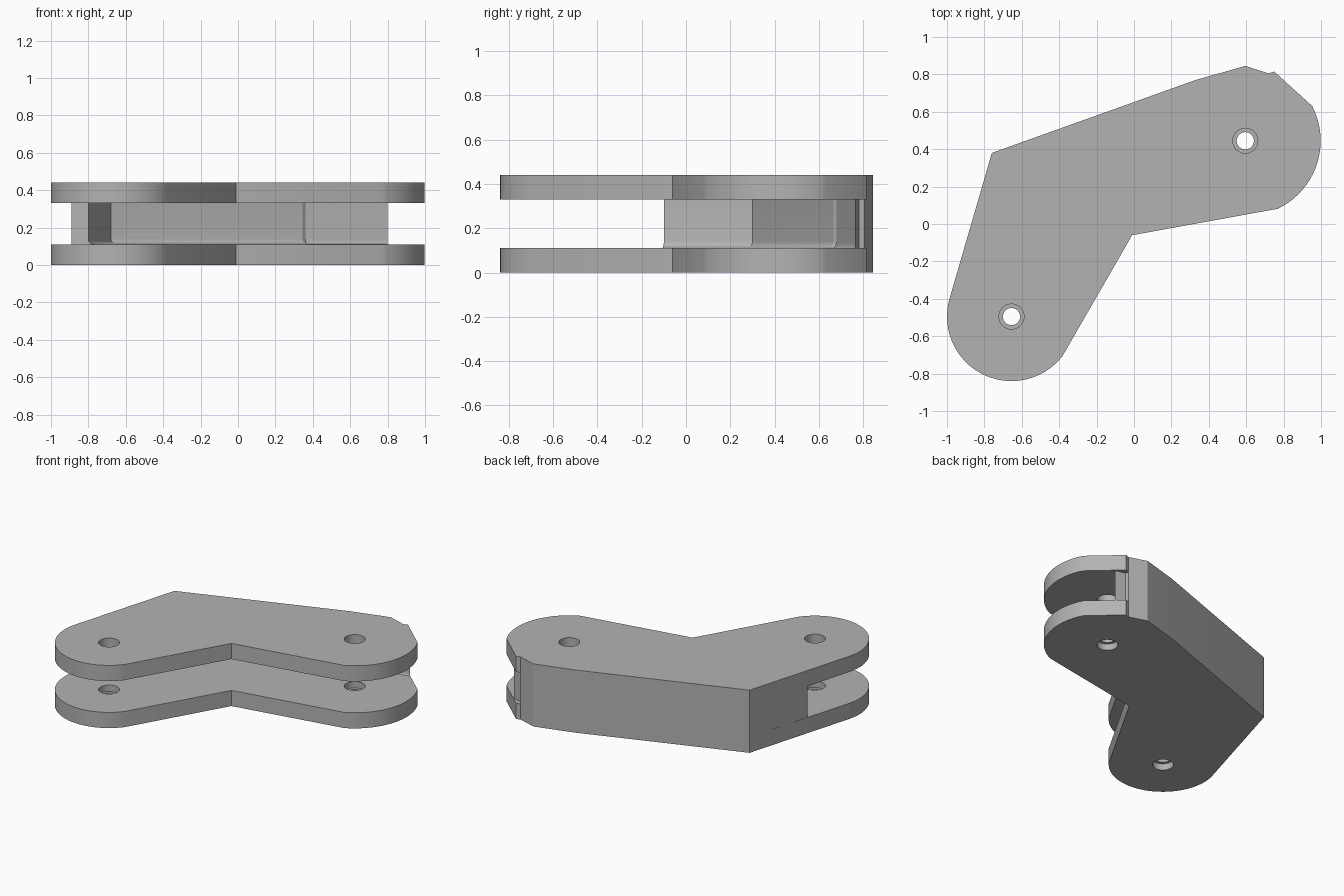
import bpy, bmesh
from math import cos, sin, radians, pi

cube = bpy.data.objects.get("Cube")
if cube:
    bpy.data.objects.remove(cube, do_unlink=True)

PLATE = 0.11      # plate thickness
HEIGHT = 0.44
PIVOTS = [(0.595, 0.445), (-0.655, -0.495)]
HOLE, LIP = 0.067, 0.046

grey = bpy.data.materials.new("plain grey")
grey.use_nodes = True
grey.diffuse_color = (0.45, 0.45, 0.45, 1)
grey.node_tree.nodes["Principled BSDF"].inputs["Base Color"].default_value = (0.45, 0.45, 0.45, 1)


def arc(centre, radius, start, end, steps=24):
    angles = [radians(start + (end - start) * i / steps) for i in range(steps + 1)]
    return [(centre[0] + radius * cos(a), centre[1] + radius * sin(a)) for a in angles]


def circle(centre, radius):
    return arc(centre, radius, 0, 360, 32)[:-1]


def finish(obj):
    obj.data.materials.clear()
    obj.data.materials.append(grey)
    bpy.ops.object.select_all(action="DESELECT")
    obj.select_set(True)
    bpy.context.view_layer.objects.active = obj
    bpy.ops.object.shade_smooth_by_angle(angle=radians(25))


def slab(name, loops, z0, z1):
    """Extrude an outline with holes into a solid slab."""
    curve = bpy.data.curves.new(name, "CURVE")
    curve.dimensions = "2D"
    curve.fill_mode = "BOTH"
    curve.extrude = (z1 - z0) / 2
    for loop in loops:
        spline = curve.splines.new("POLY")
        spline.points.add(len(loop) - 1)
        for point, (x, y) in zip(spline.points, loop):
            point.co = (x, y, 0, 1)
        spline.use_cyclic_u = True
    obj = bpy.data.objects.new(name, curve)
    bpy.context.collection.objects.link(obj)
    bpy.ops.object.select_all(action="DESELECT")
    obj.select_set(True)
    bpy.context.view_layer.objects.active = obj
    bpy.ops.object.convert(target="MESH")
    obj = bpy.context.object
    bm = bmesh.new()
    bm.from_mesh(obj.data)
    bmesh.ops.remove_doubles(bm, verts=bm.verts, dist=0.0001)
    bmesh.ops.recalc_face_normals(bm, faces=bm.faces)
    bmesh.ops.translate(bm, verts=bm.verts, vec=(0, 0, (z0 + z1) / 2))
    bm.to_mesh(obj.data)
    bm.free()
    finish(obj)


# Angled plates with rounded ends and pivot holes
outline = [(-0.76, 0.38), (0.33, 0.77), (0.595, 0.845), (0.72, 0.805), (0.75, 0.815)]
outline += arc(PIVOTS[0], 0.403, 27.5, -64.5)
outline += [(-0.01, -0.06)]
outline += arc(PIVOTS[1], 0.345, -38, -196)
holes = [circle(p, HOLE) for p in PIVOTS]
slab("lower_plate", [outline] + holes, 0, PLATE)
slab("upper_plate", [outline] + holes, HEIGHT - PLATE, HEIGHT)

# Thin lips inside the lower holes
for side, pivot in zip(("left", "right"), PIVOTS):
    slab(side + "_hole_lip", [circle(pivot, HOLE), circle(pivot, LIP)], 0.045, 0.065)

# Back wall joining the plates, with a small fillet along the inner foot
outer = [(-0.891, -0.075), (-0.76, 0.38), (0.33, 0.77), (0.595, 0.845),
         (0.72, 0.805), (0.725, 0.78), (0.80, 0.765)]
inner = [(0.36, 0.68), (0.345, 0.665), (-0.68, 0.30), (-0.80, -0.10)]
push = [(0.4, -0.6), (0.8, -0.9), (1.3, -0.75), (0.95, -0.3)]
FILLET = 0.03
bm = bmesh.new()
rings = []
for i in range(6):
    a = i / 5 * pi / 2
    spread = FILLET * (1 - sin(a))
    z = PLATE + FILLET * (1 - cos(a))
    foot = [(x + dx * spread, y + dy * spread) for (x, y), (dx, dy) in zip(inner, push)]
    rings.append([bm.verts.new((x, y, z)) for x, y in outer + foot])
rings.append([bm.verts.new((x, y, HEIGHT - PLATE)) for x, y in outer + inner])
for low, high in zip(rings, rings[1:]):
    for k in range(len(low)):
        n = (k + 1) % len(low)
        bm.faces.new((low[k], low[n], high[n], high[k]))
bm.faces.new(rings[0])
bm.faces.new(rings[-1])
bmesh.ops.recalc_face_normals(bm, faces=bm.faces)
mesh = bpy.data.meshes.new("back_wall")
bm.to_mesh(mesh)
bm.free()
wall = bpy.data.objects.new("back_wall", mesh)
bpy.context.collection.objects.link(wall)
finish(wall)
